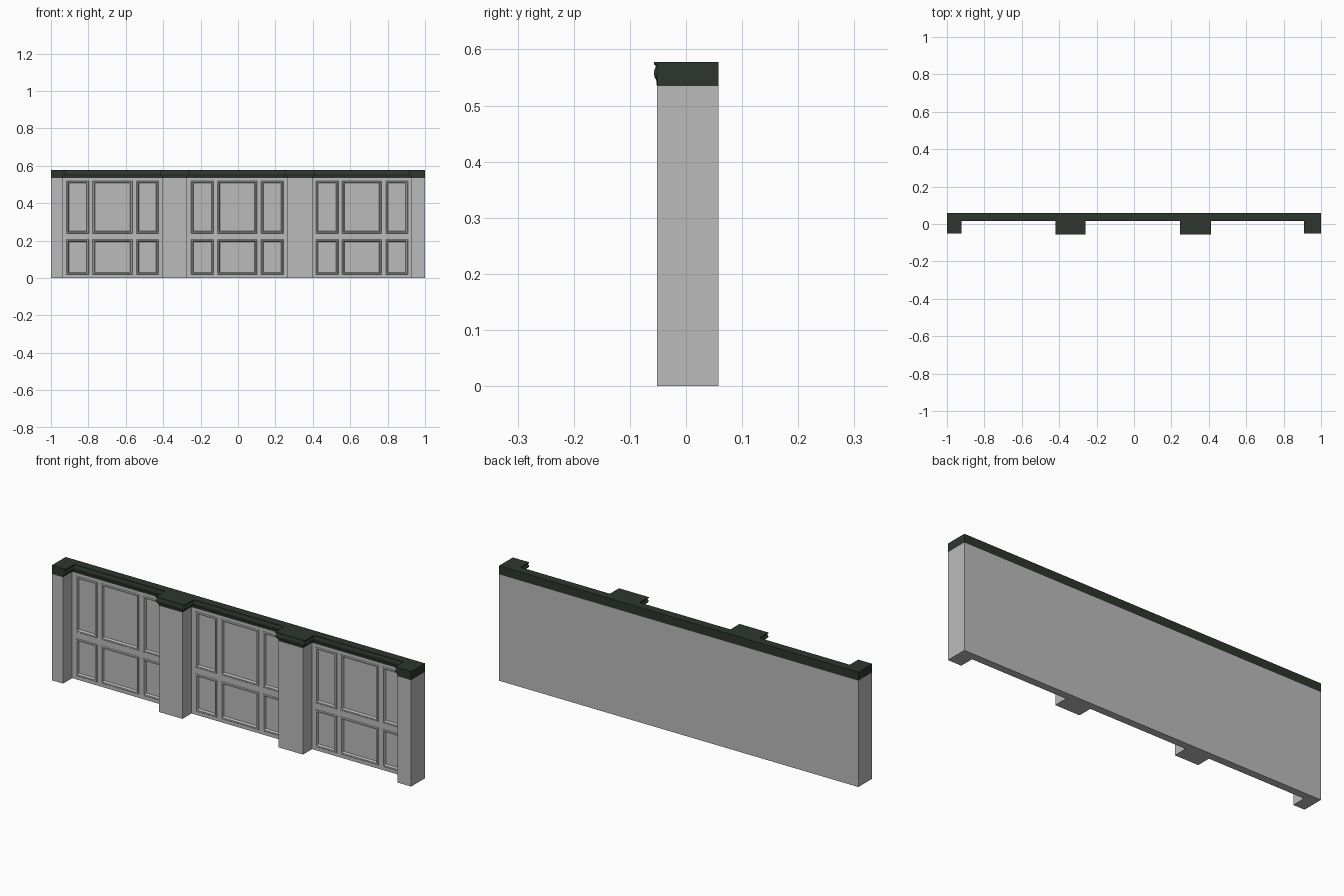
import bpy, bmesh
from mathutils import Vector

if "Cube" in bpy.data.objects:
    bpy.data.objects.remove(bpy.data.objects["Cube"])

BACK, WALL, FRONT = 0.058, 0.02, -0.052
TOP, CAP = 0.535, 0.578


def material(name, rgb):
    m = bpy.data.materials.new(name)
    m.diffuse_color = (*rgb, 1)
    m.use_nodes = True
    m.node_tree.nodes["Principled BSDF"].inputs["Base Color"].default_value = m.diffuse_color
    return m


grey = material("warm grey paint", (0.5, 0.5, 0.5))
dark = material("dark green trim", (0.027, 0.036, 0.027))


def finish(bm, name, mat):
    bmesh.ops.recalc_face_normals(bm, faces=bm.faces[:])
    me = bpy.data.meshes.new(name)
    bm.to_mesh(me)
    bm.free()
    me.materials.append(mat)
    ob = bpy.data.objects.new(name, me)
    bpy.context.collection.objects.link(ob)
    return ob


def cube(bm, lo, hi):
    for v in bmesh.ops.create_cube(bm, size=1)["verts"]:
        v.co = Vector([lo[i] + (v.co[i] + 0.5) * (hi[i] - lo[i]) for i in range(3)])


# Panelled wall: cut the slab into a grid, then mould each panel cell
cols = [(dx + a, dx + b) for dx in (-0.667, 0, 0.666)
        for a, b in ((-0.250, -0.130), (-0.110, 0.102), (0.124, 0.242))]
rows = [(0.018, 0.206), (0.238, 0.520)]
bm = bmesh.new()
cube(bm, (-1, WALL, 0), (1, BACK, TOP))
for axis, spans in (((1, 0, 0), cols), ((0, 0, 1), rows)):
    for span in spans:
        for c in span:
            bmesh.ops.bisect_plane(bm, geom=bm.verts[:] + bm.edges[:] + bm.faces[:],
                                   plane_co=Vector(axis) * c, plane_no=axis)
bm.normal_update()


def is_panel(f):
    c = f.calc_center_median()
    return (f.normal.y < -0.9 and any(a < c.x < b for a, b in cols)
            and any(a < c.z < b for a, b in rows))


panels = [f for f in bm.faces if is_panel(f)]
# raised lip, flat rim, sunk field
for thick, depth in ((0.003, 0.004), (0.006, 0), (0.004, -0.012)):
    bmesh.ops.inset_individual(bm, faces=panels, thickness=thick, depth=depth,
                               use_even_offset=True)
finish(bm, "panelled_wall", grey)

# Pilasters
spans = [(-1, -0.937), (-0.404, -0.273), (0.262, 0.398), (0.925, 1)]
for i, (a, b) in enumerate(spans):
    bm = bmesh.new()
    cube(bm, (a, FRONT, 0), (b, WALL, TOP))
    finish(bm, f"pilaster_{i + 1}", grey)

# Cornice: moulded profile stacked along the stepped outline
# outline entry: x, y, side direction, front direction
outline = [(-1, BACK, 0, 0), (-1, FRONT, 0, 0)]
for i, (a, b) in enumerate(spans):
    end = 0 if i in (0, 3) else -1
    if i > 0:
        outline += [(a, WALL, -1, -1), (a, FRONT, -1, end)]
    if i < 3:
        outline += [(b, FRONT, 1, end), (b, WALL, 1, -1)]
outline += [(1, FRONT, 0, 0), (1, BACK, 0, 0)]
# profile: height, overhang fraction
profile = [(TOP, 0), (0.543, 0.1), (0.547, 0.35), (0.549, 0.65), (0.553, 0.9),
           (0.558, 1), (0.563, 0.9), (0.567, 0.6), (0.569, 0.4), (0.572, 0.4),
           (0.573, 1), (CAP, 1)]
bm = bmesh.new()
rings = [[bm.verts.new((x + sx * 0.015 * k, y + sy * 0.005 * k, z))
          for x, y, sx, sy in outline] for z, k in profile]
n = len(outline)
for lo, hi in zip(rings, rings[1:]):
    for i in range(n):
        j = (i + 1) % n
        bm.faces.new((lo[i], lo[j], hi[j], hi[i]))
bm.faces.new(rings[0][::-1])
bm.faces.new(rings[-1])
finish(bm, "cornice", dark)
